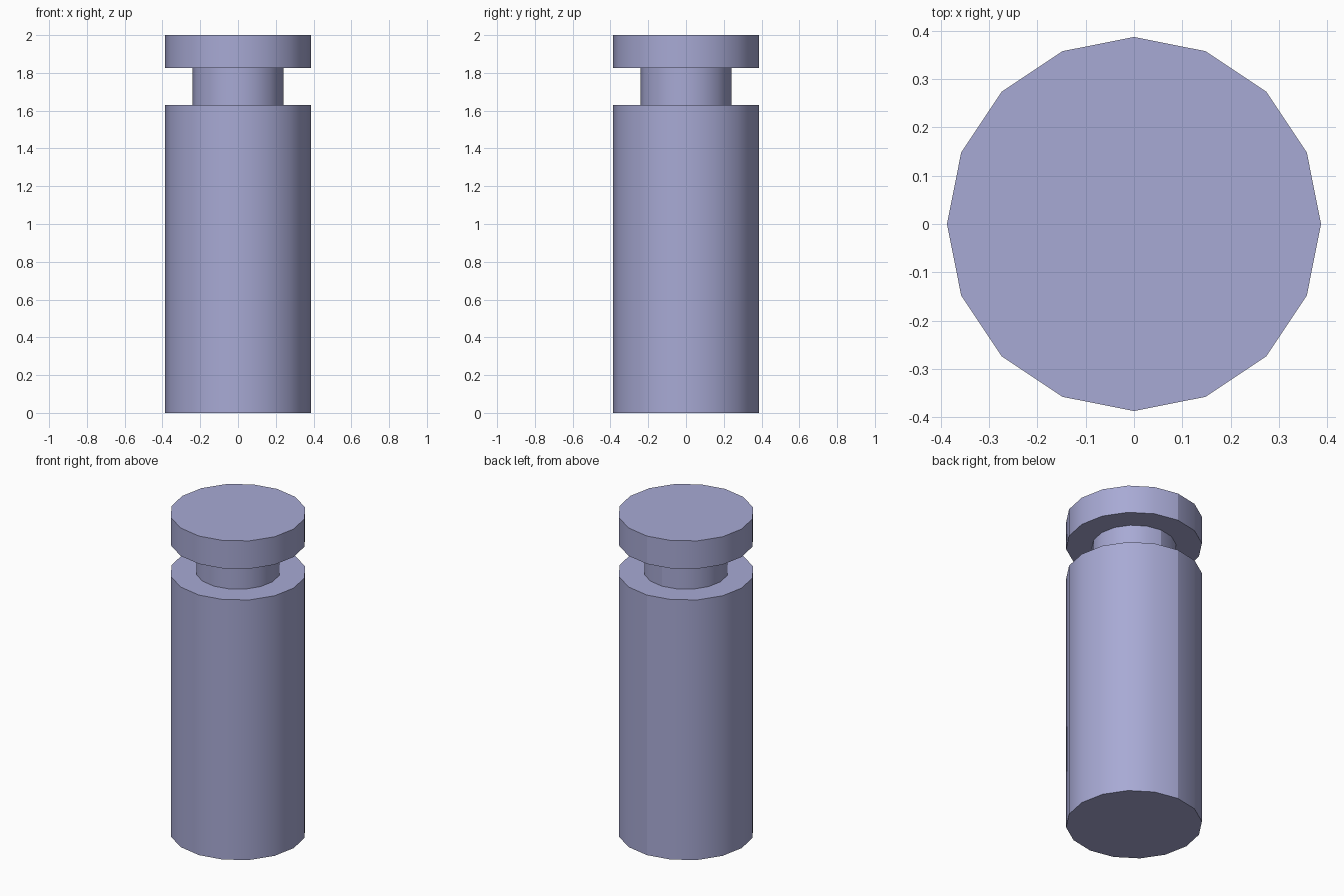
import bpy, bmesh, math

if "Cube" in bpy.data.objects:
    bpy.data.objects.remove(bpy.data.objects["Cube"], do_unlink=True)

SIDES = 16
# Lathe profile (radius, height): body, groove neck, head
PROFILE = [(0.387, 0.0), (0.387, 1.63), (0.24, 1.63),
           (0.24, 1.825), (0.387, 1.825), (0.387, 2.0)]

# Single flat colour
mat = bpy.data.materials.new("lavender grey")
color = (0.39, 0.40, 0.66, 1.0)
mat.diffuse_color = color
mat.use_nodes = True
mat.node_tree.nodes["Principled BSDF"].inputs["Base Color"].default_value = color

# Rings of vertices around the axis, starting at the back (+y)
bm = bmesh.new()
rings = []
for r, z in PROFILE:
    angles = [math.pi / 2 + math.tau * i / SIDES for i in range(SIDES)]
    rings.append([bm.verts.new((r * math.cos(a), r * math.sin(a), z)) for a in angles])

# Walls and shoulders between the rings, plus end caps
for low, high in zip(rings, rings[1:]):
    for i in range(SIDES):
        j = (i + 1) % SIDES
        bm.faces.new((low[i], low[j], high[j], high[i]))
bm.faces.new(rings[0][::-1])
bm.faces.new(rings[-1])
bm.normal_update()

# Smooth walls, crisp rims and a crisp seam down the back
for f in bm.faces:
    f.smooth = True
for e in bm.edges:
    seam = all(abs(v.co.x) < 1e-4 and v.co.y > 0 for v in e.verts)
    e.smooth = not seam and e.calc_face_angle() < math.radians(40)

mesh = bpy.data.meshes.new("grooved_pin")
bm.to_mesh(mesh)
bm.free()
mesh.materials.append(mat)
bpy.context.collection.objects.link(bpy.data.objects.new("grooved_pin", mesh))
